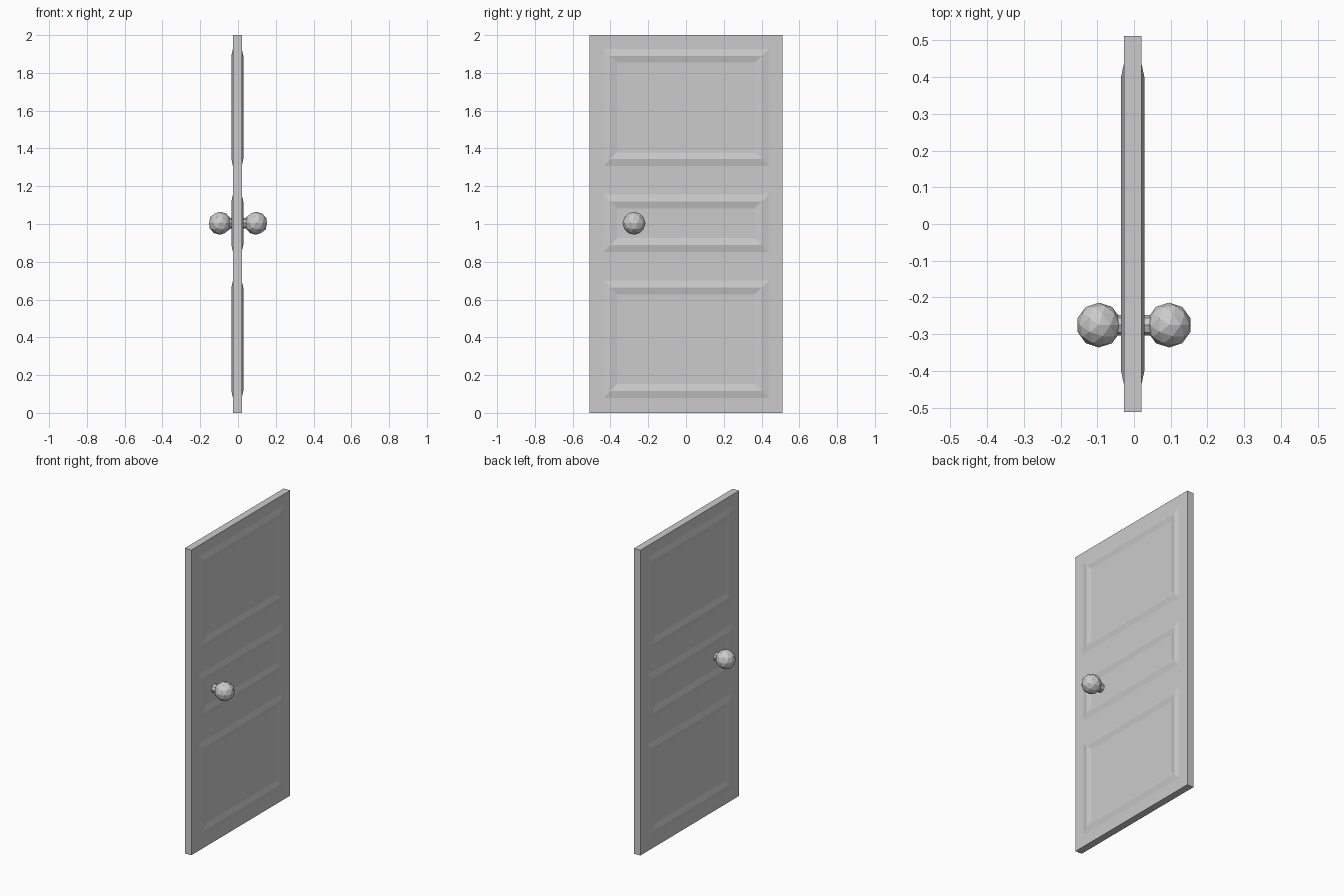
import bpy, bmesh, math
from mathutils import Matrix

if "Cube" in bpy.data.objects:
    bpy.data.objects.remove(bpy.data.objects["Cube"])

X_BACK, X_FRONT = -0.027, 0.02      # faces of the slab
HALF_W, HEIGHT = 0.512, 2.0
KNOB_Y, KNOB_Z, KNOB_X, KNOB_R = -0.275, 1.004, 0.0955, 0.061
RIDGE = 0.008


def finish(name, bm):
    bmesh.ops.recalc_face_normals(bm, faces=bm.faces[:])
    mesh = bpy.data.meshes.new(name)
    bm.to_mesh(mesh)
    bm.free()
    obj = bpy.data.objects.new(name, mesh)
    bpy.context.collection.objects.link(obj)
    return obj


def molding(name, x, side, z0, z1):
    """Rectangular frame with a triangular raised section."""
    bm = bmesh.new()
    loops = []
    for inset, lift in ((0, 0), (0.037, RIDGE), (0.072, 0)):
        w, lo, hi = 0.438 - inset, z0 + inset, z1 - inset
        loops.append([bm.verts.new((x + side * lift, y, z))
                      for y, z in ((-w, lo), (w, lo), (w, hi), (-w, hi))])
    for k in range(3):
        a, b = loops[k], loops[(k + 1) % 3]
        for i in range(4):
            j = (i + 1) % 4
            bm.faces.new((a[i], a[j], b[j], b[i]))
    return finish(name, bm)


# Door slab
bm = bmesh.new()
bmesh.ops.create_cube(bm, size=1, matrix=Matrix.Translation(
    ((X_BACK + X_FRONT) / 2, 0, HEIGHT / 2)) @ Matrix.Diagonal(
    (X_FRONT - X_BACK, 2 * HALF_W, HEIGHT, 1)))
finish("door_slab", bm)

# Raised panel moldings and knobs on both faces
panels = (("lower", 0.08, 0.70), ("middle", 0.853, 1.155), ("upper", 1.307, 1.927))
for label, x, side in (("left", X_BACK, -1), ("right", X_FRONT, 1)):
    for panel, z0, z1 in panels:
        molding(f"{panel}_panel_molding_{label}", x, side, z0, z1)
    bm = bmesh.new()
    bmesh.ops.create_icosphere(bm, subdivisions=2, radius=KNOB_R,
                               matrix=Matrix.Translation((side * KNOB_X, KNOB_Y, KNOB_Z)))
    finish(f"knob_{label}", bm)

# Spindle joining the two knobs through the slab
bm = bmesh.new()
bmesh.ops.create_cone(bm, cap_ends=True, segments=8, radius1=0.028, radius2=0.028, depth=0.14,
                      matrix=Matrix.Translation((0, KNOB_Y, KNOB_Z))
                      @ Matrix.Rotation(math.pi / 2, 4, 'Y'))
finish("knob_spindle", bm)
